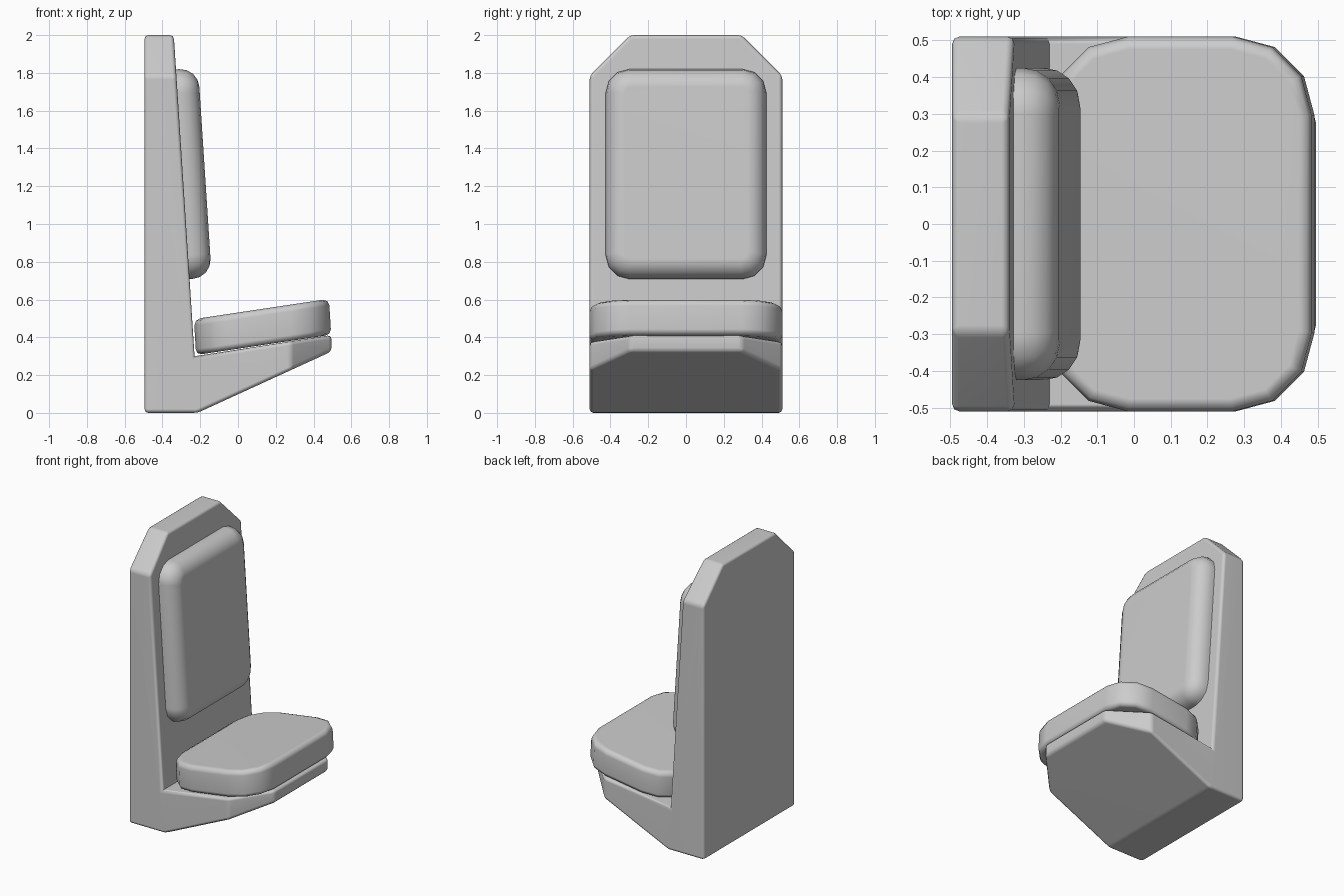
import bpy, bmesh
from mathutils import Matrix, Vector

if "Cube" in bpy.data.objects:
    bpy.data.objects.remove(bpy.data.objects["Cube"])


def finish(bm, name):
    bmesh.ops.recalc_face_normals(bm, faces=bm.faces)
    mesh = bpy.data.meshes.new(name)
    bm.to_mesh(mesh)
    bm.free()
    obj = bpy.data.objects.new(name, mesh)
    bpy.context.collection.objects.link(obj)
    bpy.ops.object.select_all(action='DESELECT')
    obj.select_set(True)
    bpy.context.view_layer.objects.active = obj
    bpy.ops.object.shade_smooth_by_angle(angle=1.1)
    obj.modifiers.new("Weighted normals", 'WEIGHTED_NORMAL').keep_sharp = True
    return obj


def bevel(bm, edges, width, segments):
    bmesh.ops.bevel(bm, geom=edges, offset=width, segments=segments, profile=0.5,
                    affect='EDGES', clamp_overlap=True)


def rim(bm, sign):
    """Edges around the flat top (+1) or bottom (-1) of a pad."""
    level = sign * max(sign * v.co.z for v in bm.verts)
    return [e for e in bm.edges if all(abs(v.co.z - level) < 1e-5 for v in e.verts)]


def cushion(name, size, radius, top_bevel, bottom_bevel, segments, matrix):
    """Padded slab: rounded outline in local xy, thickness along local z."""
    bm = bmesh.new()
    bmesh.ops.create_cube(bm, size=1)
    bmesh.ops.scale(bm, vec=size, verts=bm.verts)
    upright = [e for e in bm.edges
               if abs(e.verts[0].co.z - e.verts[1].co.z) > 0.01]
    bevel(bm, upright, radius, 3)
    bevel(bm, rim(bm, 1), top_bevel, segments)
    if bottom_bevel:
        bevel(bm, rim(bm, -1), bottom_bevel, 2)
    bm.transform(matrix)
    return finish(bm, name)


# L-shaped shell: side profile extruded across the width
HALF = 0.51
profile = [(-0.495, 0), (-0.215, 0), (0.495, 0.325), (0.495, 0.412),
           (-0.23, 0.30), (-0.34, 2.0), (-0.495, 2.0)]
bm = bmesh.new()
face = bm.faces.new([bm.verts.new((x, -HALF, z)) for x, z in profile])
ext = bmesh.ops.extrude_face_region(bm, geom=[face])
bmesh.ops.translate(bm, vec=(0, 2 * HALF, 0),
                    verts=[g for g in ext['geom'] if isinstance(g, bmesh.types.BMVert)])

# Clipped corners at the head and at the front of the seat base
for side in (-1, 1):
    for point, normal in (((0, side * 0.295, 2.0), (0, side, 1)),
                          ((0.495, side * 0.295, 0), (1, side, 0))):
        cut = bmesh.ops.bisect_plane(bm, geom=bm.verts[:] + bm.edges[:] + bm.faces[:],
                                     plane_co=point, plane_no=Vector(normal),
                                     clear_outer=True)
        bmesh.ops.contextual_create(
            bm, geom=[g for g in cut['geom_cut'] if isinstance(g, bmesh.types.BMEdge)])
bmesh.ops.recalc_face_normals(bm, faces=bm.faces)
bm.normal_update()
convex = [e for e in bm.edges if e.is_manifold and e.calc_face_angle_signed() > 0.1]
bevel(bm, convex, 0.02, 2)
finish(bm, "seat_shell")

# Seat cushion, sheared to follow the sloping base
seat_matrix = Matrix(((1, 0, -0.06, 0.13),
                      (0, 1, 0, 0),
                      (0.15, 0, 1, 0.455),
                      (0, 0, 0, 1)))
cushion("seat_cushion", (0.715, 1.02, 0.19), 0.215, 0.035, 0.03, 2, seat_matrix)

# Back cushion: local x runs across, local y runs up the leaning backrest
back_matrix = Matrix(((0, -0.065, 1, -0.255),
                      (1, 0, 0, 0),
                      (0, 1, 0.065, 1.266),
                      (0, 0, 0, 1)))
cushion("back_cushion", (0.85, 1.11, 0.16), 0.125, 0.10, 0, 4, back_matrix)
